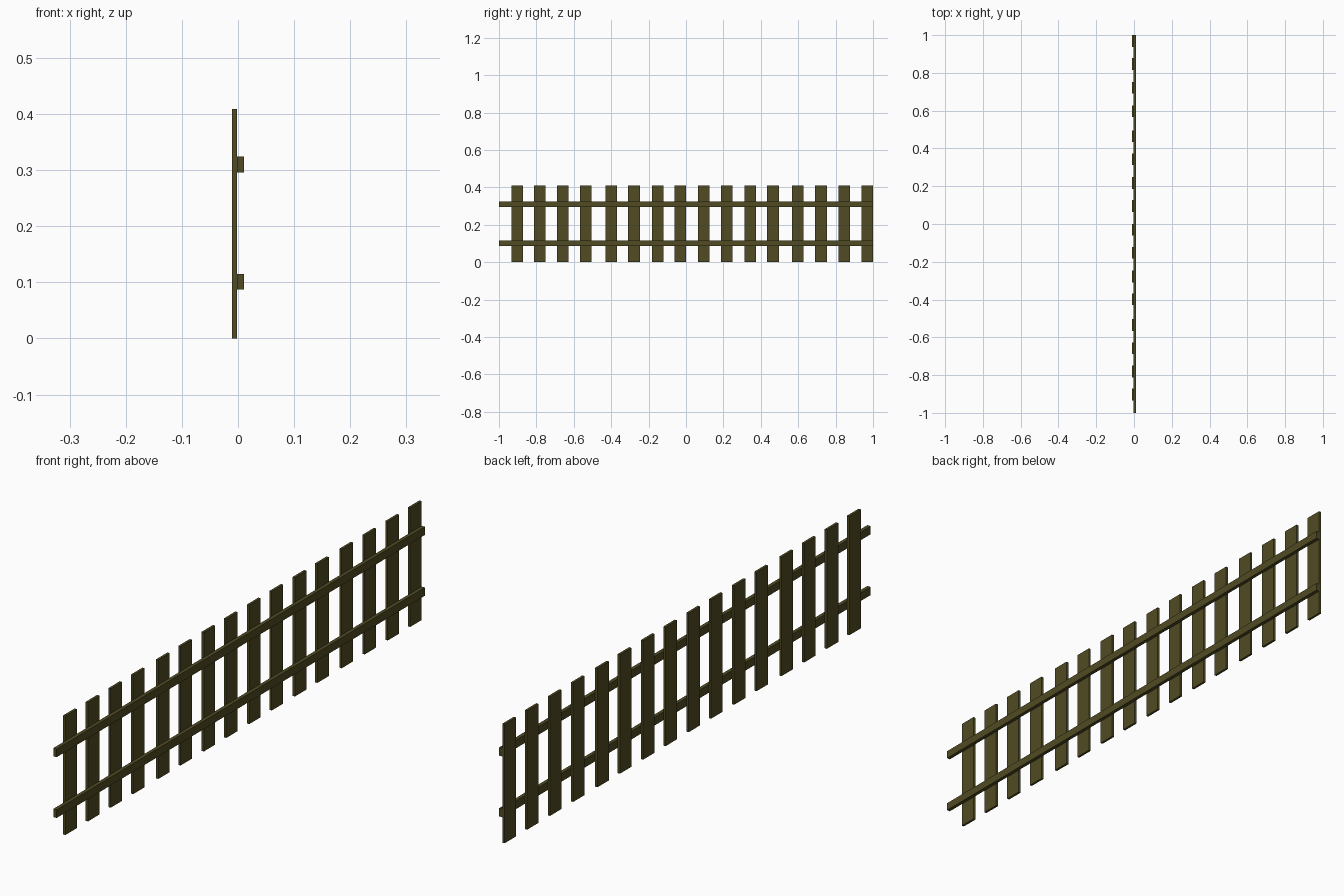
import bpy

cube = bpy.data.objects.get("Cube")
if cube:
    bpy.data.objects.remove(cube, do_unlink=True)

# Weathered olive wood
wood = bpy.data.materials.new("olive_wood")
wood.use_nodes = True
color = (0.08, 0.07, 0.017, 1.0)
wood.diffuse_color = color
bsdf = wood.node_tree.nodes["Principled BSDF"]
bsdf.inputs["Base Color"].default_value = color
bsdf.inputs["Roughness"].default_value = 0.9


def board(name, low, high):
    """Add a rectangular board between two opposite corners."""
    center = [(a + b) / 2 for a, b in zip(low, high)]
    bpy.ops.mesh.primitive_cube_add(size=1, location=center)
    obj = bpy.context.object
    obj.name = name
    obj.scale = [b - a for a, b in zip(low, high)]
    bpy.ops.object.transform_apply(location=False, rotation=False, scale=True)
    obj.data.materials.append(wood)
    return obj


BACK, JOINT, FACE = -0.0105, -0.002, 0.0105
HEIGHT = 0.409
HALF_WIDTH = 0.031

# Upright pickets, slightly unevenly spaced by hand
picket_centers = [-0.903, -0.781, -0.658, -0.535, -0.399, -0.278, -0.152, -0.030,
                  0.095, 0.217, 0.343, 0.465, 0.597, 0.722, 0.847, 0.969]
for i, y in enumerate(picket_centers, 1):
    board(f"picket_{i}", (BACK, y - HALF_WIDTH, 0), (JOINT, y + HALF_WIDTH, HEIGHT))

# Long horizontal rails on the +x side
for name, bottom, top in (("lower_rail", 0.087, 0.115), ("upper_rail", 0.296, 0.324)):
    board(name, (JOINT, -1, bottom), (FACE, 1, top))
